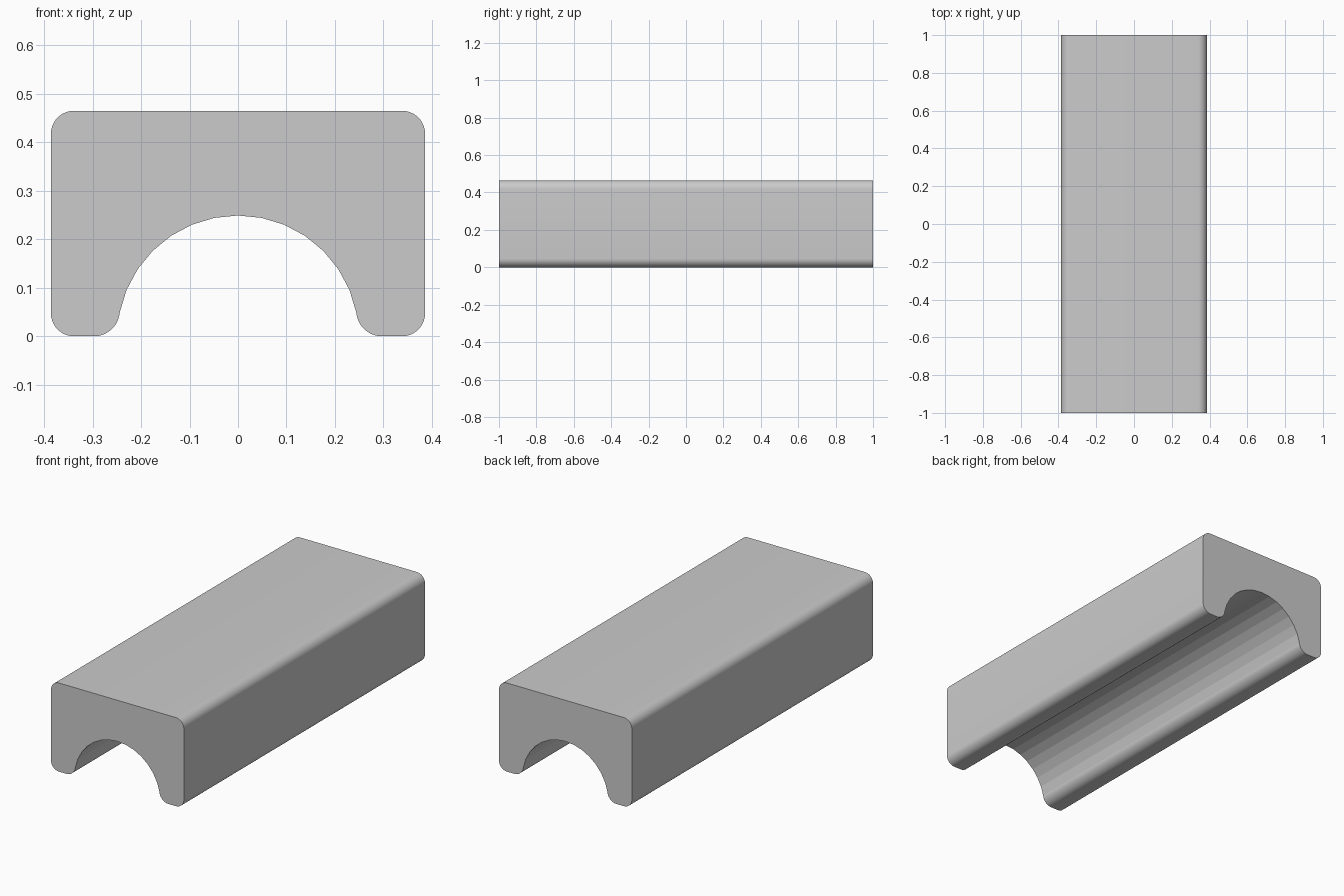
import bpy, bmesh, math
from mathutils import Vector

if "Cube" in bpy.data.objects:
    bpy.data.objects.remove(bpy.data.objects["Cube"])

HALF_W, HEIGHT, HALF_L = 0.386, 0.465, 1.0
ARCH_R, ARCH_STEPS = 0.249, 16
ROUND_R, ROUND_STEPS = 0.047, 10

# Cross-section: a block outline with a half-round channel underneath
profile = [(HALF_W, 0), (HALF_W, HEIGHT), (-HALF_W, HEIGHT), (-HALF_W, 0)]
for i in range(ARCH_STEPS + 1):
    a = math.pi * (1 - i / ARCH_STEPS)
    profile.append((ARCH_R * math.cos(a), ARCH_R * math.sin(a)))

# Extrude the section along the length
bm = bmesh.new()
section = bm.faces.new([bm.verts.new((x, -HALF_L, z)) for x, z in profile])
ext = bmesh.ops.extrude_face_region(bm, geom=[section], use_keep_orig=True)
moved = [v for v in ext["geom"] if isinstance(v, bmesh.types.BMVert)]
bmesh.ops.translate(bm, vec=(0, 2 * HALF_L, 0), verts=moved)
bmesh.ops.recalc_face_normals(bm, faces=bm.faces[:])

# Round the six long corners, leaving the ends square
long_edges = [
    e for e in bm.edges
    if abs(e.verts[0].co.y - e.verts[1].co.y) > 1
    and e.calc_face_angle(0) > math.radians(45)
]
bmesh.ops.bevel(bm, geom=long_edges, offset=ROUND_R, offset_type="OFFSET",
                segments=ROUND_STEPS, profile=0.5, affect="EDGES",
                clamp_overlap=True)
bmesh.ops.recalc_face_normals(bm, faces=bm.faces[:])

mesh = bpy.data.meshes.new("channel_block")
bm.to_mesh(mesh)
bm.free()
block = bpy.data.objects.new("channel_block", mesh)
bpy.context.collection.objects.link(block)

# Smooth the rounded corners only; the channel keeps its flat facets
bpy.context.view_layer.objects.active = block
block.select_set(True)
bpy.ops.object.shade_smooth_by_angle(angle=math.radians(10.5))
